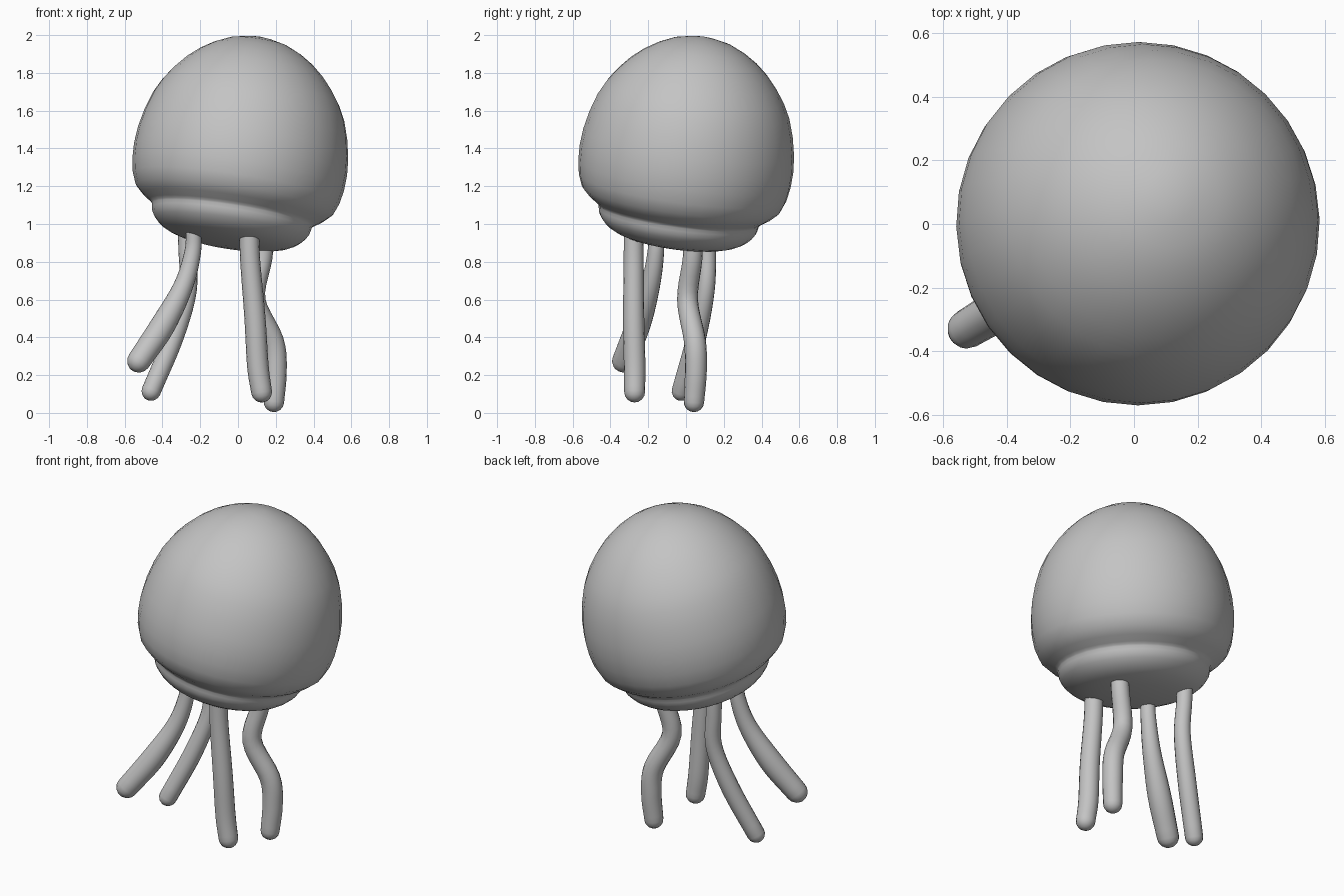
import bpy, bmesh, math
from mathutils import Vector

cube = bpy.data.objects.get("Cube")
if cube:
    bpy.data.objects.remove(cube, do_unlink=True)

grey = bpy.data.materials.new("soft_grey")
grey.use_nodes = True
colour = (0.55, 0.55, 0.55, 1)
grey.diffuse_color = colour
grey.node_tree.nodes["Principled BSDF"].inputs["Base Color"].default_value = colour


def loft(name, rings, sides):
    """Skin a list of (centre, axis, radius) rings; both ends close to a point."""
    bm = bmesh.new()
    loops = []
    for centre, axis, radius in rings:
        across = Vector((0, 1, 0)).cross(axis).normalized()
        along = axis.cross(across).normalized()
        loops.append([bm.verts.new(centre + radius * (across * math.cos(a) + along * math.sin(a)))
                      for a in (math.tau * i / sides for i in range(sides))])
    for low, high in zip(loops, loops[1:]):
        for i in range(sides):
            j = (i + 1) % sides
            bm.faces.new((low[i], low[j], high[j], high[i]))
    bmesh.ops.remove_doubles(bm, verts=bm.verts, dist=0.0001)
    bmesh.ops.recalc_face_normals(bm, faces=bm.faces)
    mesh = bpy.data.meshes.new(name)
    bm.to_mesh(mesh)
    bm.free()
    mesh.materials.append(grey)
    mesh.shade_smooth()
    obj = bpy.data.objects.new(name, mesh)
    bpy.context.collection.objects.link(obj)


def spline(points, steps):
    """Catmull-Rom samples through the points, which may hold any number of values."""
    pts = [Vector(p) for p in points]
    pts = [2 * pts[0] - pts[1]] + pts + [2 * pts[-1] - pts[-2]]
    out = []
    for a, b, c, d in zip(pts, pts[1:], pts[2:], pts[3:]):
        for s in range(steps):
            t = s / steps
            out.append(0.5 * (2 * b + (c - a) * t + (2 * a - 5 * b + 4 * c - d) * t ** 2
                              + (3 * b - a - 3 * c + d) * t ** 3))
    return out + [pts[-2]]


# Bell with its rim, turned round a tilted axis: radius, height from underside to crown
base = Vector((-0.035, -0.04, 1.03))
tilt = Vector((0.155, 0.135, 1)).normalized()
profile = [(0, -0.15), (0.2, -0.138), (0.32, -0.11), (0.385, -0.07), (0.42, -0.025),
           (0.428, 0.015), (0.445, 0.035), (0.53, 0.105), (0.567, 0.24), (0.563, 0.41),
           (0.512, 0.605), (0.425, 0.75), (0.307, 0.868), (0.16, 0.95), (0, 0.983)]
loft("bell", [(base + tilt * h, tilt, max(r, 0)) for r, h in spline(profile, 2)], 32)


# Tentacles: x, y, z, radius from root to tip, with a rounded end
def tentacle(name, path):
    samples = spline(path, 5)
    spots = [p.to_3d() for p in samples]
    radii = [p[3] for p in samples]
    rings = []
    for i, spot in enumerate(spots):
        axis = (spots[min(i + 1, len(spots) - 1)] - spots[max(i - 1, 0)]).normalized()
        rings.append((spot, axis, radii[i]))
    rings.insert(0, (spots[0], rings[0][1], 0))
    spot, axis, radius = rings[-1]
    for k in range(1, 5):
        a = math.pi / 2 * k / 4
        rings.append((spot + axis * radius * math.sin(a), axis, radius * math.cos(a)))
    loft(name, rings, 16)


tentacle("front_right_tentacle", [
    (-0.235, -0.16, 0.97, 0.04), (-0.24, -0.16, 0.85, 0.044), (-0.29, -0.19, 0.67, 0.052),
    (-0.40, -0.255, 0.46, 0.066), (-0.525, -0.33, 0.275, 0.062)])
tentacle("back_right_tentacle", [
    (-0.275, 0.115, 0.97, 0.045), (-0.27, 0.115, 0.85, 0.045), (-0.265, 0.105, 0.65, 0.047),
    (-0.34, 0.055, 0.4, 0.052), (-0.46, -0.025, 0.115, 0.051)])
tentacle("front_left_tentacle", [
    (0.06, -0.277, 0.97, 0.052), (0.065, -0.277, 0.8, 0.053), (0.09, -0.277, 0.5, 0.056),
    (0.105, -0.272, 0.25, 0.057), (0.125, -0.272, 0.11, 0.055)])
tentacle("back_left_tentacle", [
    (0.14, 0.035, 0.97, 0.052), (0.13, 0.035, 0.82, 0.052), (0.09, 0.008, 0.6, 0.055),
    (0.185, 0.047, 0.38, 0.058), (0.2, 0.052, 0.22, 0.058), (0.19, 0.042, 0.058, 0.054)])
